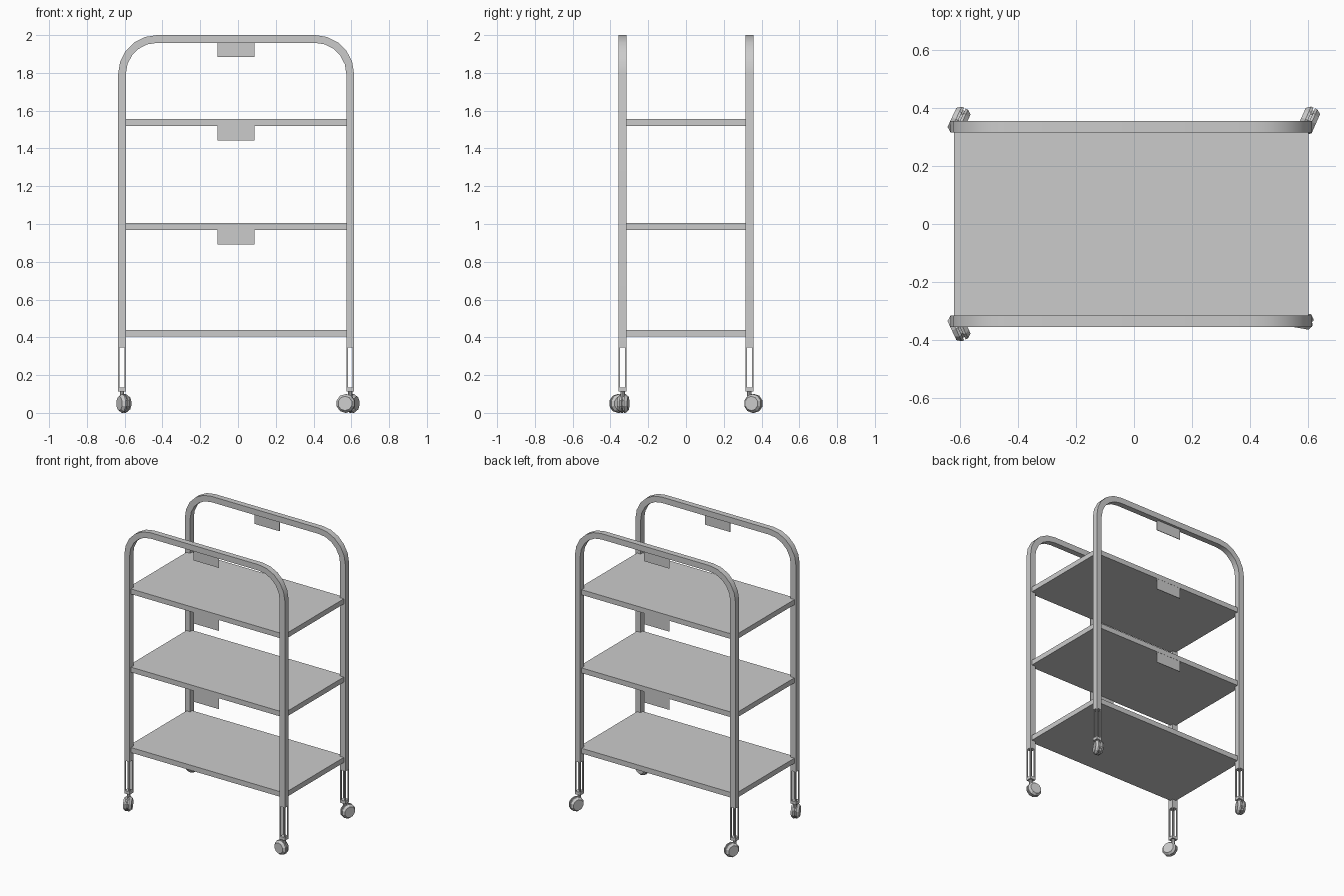
import bpy, bmesh
from math import sin, cos, pi, radians, atan2
from mathutils import Matrix, Vector

cube = bpy.data.objects.get("Cube")
if cube:
    bpy.data.objects.remove(cube, do_unlink=True)

grey = bpy.data.materials.new("grey_metal")
grey.use_nodes = True
colour = (0.6, 0.6, 0.6, 1)
grey.diffuse_color = colour
grey.node_tree.nodes["Principled BSDF"].inputs["Base Color"].default_value = colour

CX = -0.01       # middle of the frame
LEG_X = 0.604    # leg axis from the middle
LEG_Y = 0.336
TUBE = 0.041
SLOT_BOTTOM, SLOT_TOP = 0.135, 0.345


def finish(bm, name, smooth=False):
    bmesh.ops.recalc_face_normals(bm, faces=bm.faces)
    mesh = bpy.data.meshes.new(name)
    bm.to_mesh(mesh)
    bm.free()
    mesh.materials.append(grey)
    obj = bpy.data.objects.new(name, mesh)
    bpy.context.collection.objects.link(obj)
    if smooth:
        bpy.ops.object.select_all(action='DESELECT')
        obj.select_set(True)
        bpy.context.view_layer.objects.active = obj
        bpy.ops.object.shade_smooth_by_angle(angle=radians(30))
    return obj


def add_box(bm, low, high):
    low, high = Vector(low), Vector(high)
    size = Matrix.Diagonal((*(high - low), 1))
    bmesh.ops.create_cube(bm, size=1, matrix=Matrix.Translation((low + high) / 2) @ size)


def skin(bm, rings, closed_caps=True):
    """Join rings of points with quads and cap both ends."""
    loops = [[bm.verts.new(p) for p in ring] for ring in rings]
    n = len(loops[0])
    for a, b in zip(loops, loops[1:]):
        for i in range(n):
            j = (i + 1) % n
            bm.faces.new((a[i], a[j], b[j], b[i]))
    if closed_caps:
        bm.faces.new(loops[0])
        bm.faces.new(loops[-1])


def arch(name, y):
    """Square tube bent into an upside-down U."""
    bend, steps, h = 0.185, 5, TUBE / 2
    top = 2 - h
    path = [(-LEG_X, SLOT_TOP, pi)]
    for side, start in ((-1, pi), (1, pi / 2)):
        for i in range(steps + 1):
            a = start - pi / 2 * i / steps
            path.append((side * (LEG_X - bend) + bend * cos(a),
                         top - bend + bend * sin(a), a))
    path.append((LEG_X, SLOT_TOP, 0))
    rings = []
    for x, z, a in path:
        rings.append([(CX + x + r * cos(a), y + d, z + r * sin(a))
                      for r, d in ((-h, -h), (h, -h), (h, h), (-h, h))])
    bm = bmesh.new()
    skin(bm, rings)
    finish(bm, name, smooth=True)


def slotted_foot(name, x, y):
    """Four thin corner posts, a base plate and the caster stem."""
    bm = bmesh.new()
    h, post = TUBE / 2, 0.008
    for sx in (-1, 1):
        for sy in (-1, 1):
            px, py = x + sx * (h - post / 2), y + sy * (h - post / 2)
            add_box(bm, (px - post / 2, py - post / 2, SLOT_BOTTOM),
                    (px + post / 2, py + post / 2, SLOT_TOP))
    add_box(bm, (x - h, y - h, 0.114), (x + h, y + h, SLOT_BOTTOM))
    bmesh.ops.create_cone(bm, cap_ends=True, segments=10, radius1=0.012, radius2=0.012,
                          depth=0.05, matrix=Matrix.Translation((x, y, 0.091)))
    finish(bm, name)


def caster(name, x, y, roll):
    """Twin domed wheels on a hub, trailing the stem along roll."""
    trail = 0.023
    # radius against distance along the axle
    profile = ((0.038, -0.027), (0.05, -0.012), (0.05, -0.003), (0.04, -0.003),
               (0.04, 0.003), (0.05, 0.003), (0.05, 0.012), (0.038, 0.027))
    sides = 10
    rings = [[(r * cos(2 * pi * i / sides), d, r * sin(2 * pi * i / sides))
              for i in range(sides)] for r, d in profile]
    # half a step of turn puts a flat-topped rim under the stem
    bm = bmesh.new()
    skin(bm, rings)
    bmesh.ops.rotate(bm, verts=bm.verts, matrix=Matrix.Rotation(pi / 2, 3, 'Y'))
    yaw = atan2(roll[1], roll[0])
    bmesh.ops.transform(bm, verts=bm.verts, matrix=Matrix.Translation(
        (x + trail * cos(yaw), y + trail * sin(yaw), 0.05)) @ Matrix.Rotation(yaw, 4, 'Z'))
    finish(bm, name)


# Side frames
arch("front_frame", -LEG_Y)
arch("back_frame", LEG_Y)

# Feet and casters, each caster swivelled its own way
rolls = {("front", "right"): (0.42, -0.9), ("front", "left"): (-0.98, 0.17),
         ("back", "right"): (0.42, 0.9), ("back", "left"): (0.4, 0.9)}
for (end, side), roll in rolls.items():
    x = CX + (LEG_X if side == "left" else -LEG_X)
    y = LEG_Y if end == "back" else -LEG_Y
    slotted_foot(f"{end}_{side}_foot", x, y)
    caster(f"{end}_{side}_caster", x, y, roll)

# Shelves
for label, bottom in (("lower", 0.404), ("middle", 0.969), ("upper", 1.519)):
    bm = bmesh.new()
    add_box(bm, (CX - 0.612, -0.34, bottom), (CX + 0.612, 0.34, bottom + 0.036))
    finish(bm, f"{label}_shelf")

# Small plates hanging under the top bars and the two higher shelves
for label, top in (("middle", 0.97), ("upper", 1.52), ("handle", 1.963)):
    for end, s in (("front", -1), ("back", 1)):
        bm = bmesh.new()
        add_box(bm, (CX - 0.098, s * 0.337 - 0.002, top - 0.078),
                (CX + 0.098, s * 0.337 + 0.002, top))
        finish(bm, f"{end}_{label}_plate")
